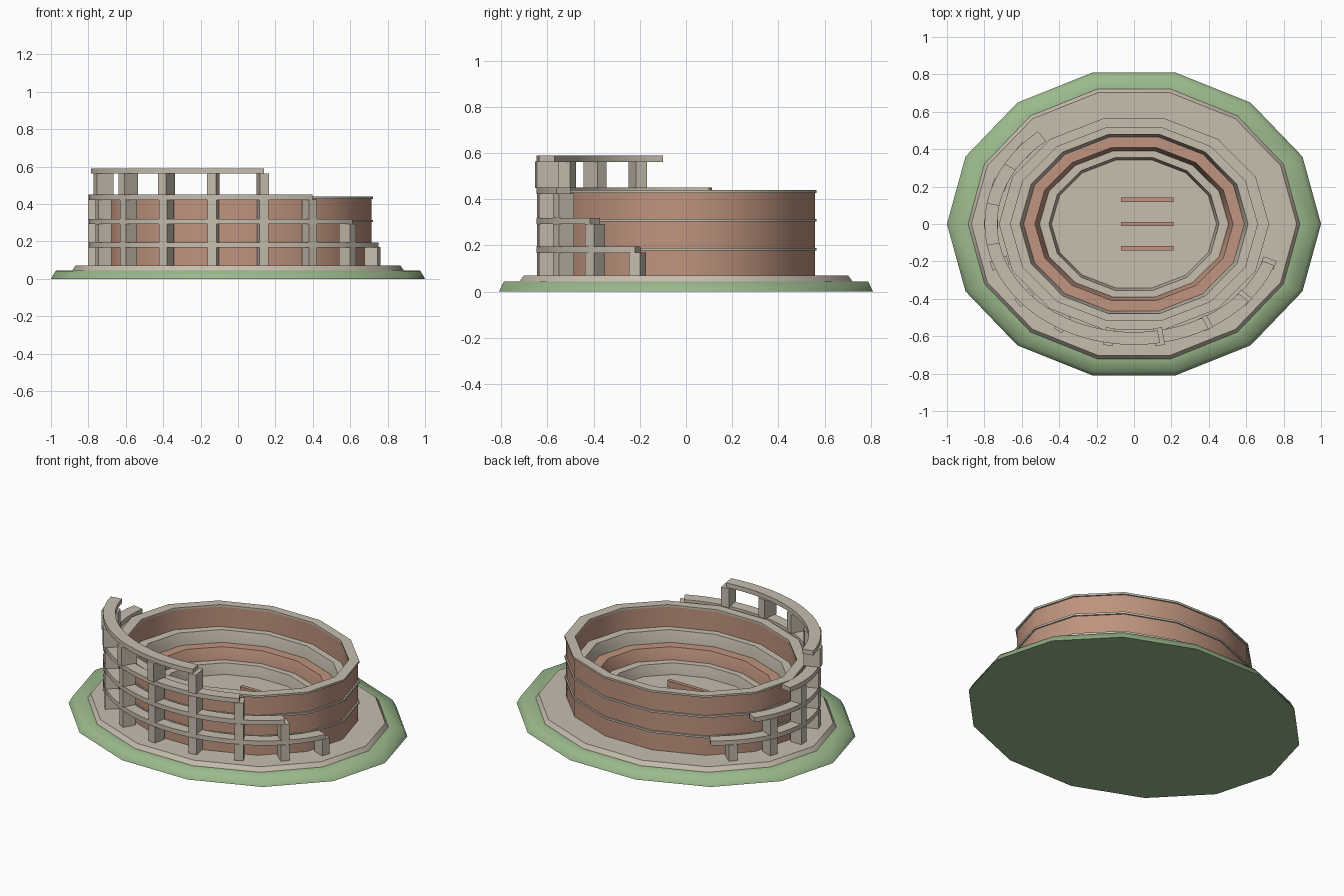
import bpy, bmesh, math
from mathutils import Matrix, Vector

if "Cube" in bpy.data.objects:
    bpy.data.objects.remove(bpy.data.objects["Cube"])


def material(name, rgb):
    m = bpy.data.materials.new(name)
    m.use_nodes = True
    m.diffuse_color = (*rgb, 1)
    m.node_tree.nodes["Principled BSDF"].inputs["Base Color"].default_value = (*rgb, 1)
    return m


STONE = material("pale stone", (0.57, 0.51, 0.42))
CLAY = material("terracotta", (0.52, 0.295, 0.21))
GRASS = material("grass green", (0.33, 0.49, 0.265))
SIDES = 14


def finish(name, bm, mat, smooth=40):
    bmesh.ops.recalc_face_normals(bm, faces=bm.faces)
    mesh = bpy.data.meshes.new(name)
    bm.to_mesh(mesh)
    bm.free()
    mesh.materials.append(mat)
    ob = bpy.data.objects.new(name, mesh)
    bpy.context.collection.objects.link(ob)
    if smooth:
        bpy.context.view_layer.objects.active = ob
        for o in bpy.context.selected_objects:
            o.select_set(False)
        ob.select_set(True)
        bpy.ops.object.shade_smooth_by_angle(angle=math.radians(smooth))
    return ob


def on_ellipse(rx, ry, z, degrees):
    t = math.radians(degrees)
    return Vector((rx * math.cos(t), ry * math.sin(t), z))


def loop_verts(bm, rx, ry, z):
    return [bm.verts.new(on_ellipse(rx, ry, z, 360 * i / SIDES)) for i in range(SIDES)]


def bridge(bm, a, b):
    n = len(a)
    for i in range(n):
        j = (i + 1) % n
        bm.faces.new((a[i], a[j], b[j], b[i]))


def slab(name, profile, mat, smooth=40):
    """Solid oval disc from (rx, ry, z) loops, bottom to top."""
    bm = bmesh.new()
    loops = [loop_verts(bm, *p) for p in profile]
    for a, b in zip(loops, loops[1:]):
        bridge(bm, a, b)
    bm.faces.new(loops[0])
    bm.faces.new(loops[-1])
    return finish(name, bm, mat, smooth)


def ring(name, profile, mat):
    """Closed oval ring from (rx, ry, z) section corners."""
    bm = bmesh.new()
    loops = [loop_verts(bm, *p) for p in profile]
    for a, b in zip(loops, loops[1:] + loops[:1]):
        bridge(bm, a, b)
    return finish(name, bm, mat)


def add_box(bm, size, centre, turn=0):
    m = (Matrix.Translation(centre) @ Matrix.Rotation(math.radians(turn), 4, 'Z')
         @ Matrix.Diagonal((*size, 1)))
    bmesh.ops.create_cube(bm, size=1, matrix=m)


# Ground: grass mound with soft rim, then stone plinth
slab("grass_mound", [(1, 0.83, 0), (0.975, 0.81, 0.043), (0.87, 0.73, 0.045)], GRASS, 75)
slab("plinth", [(0.89, 0.743, 0.04), (0.87, 0.72, 0.07)], STONE)

# Oval outer wall with stone string courses
GROUND, FLOORS = 0.07, (0.19, 0.315, 0.44)
ring("outer_wall", [(0.713, 0.572, GROUND), (0.713, 0.572, 0.432),
                    (0.662, 0.53, 0.432), (0.662, 0.53, GROUND)], CLAY)
for i, z in enumerate(FLOORS):
    inner = (0.66, 0.528) if i == 2 else (0.70, 0.56)
    ring(f"string_course_{i + 1}", [(0.722, 0.58, z - 0.012), (0.722, 0.58, z),
                                    (*inner, z), (*inner, z - 0.012)], STONE)

# Seating tiers stepping down: outer radii, inner top, inner foot, height, colour
TIERS = [
    ("upper_tier", (0.665, 0.533), (0.61, 0.492), (0.59, 0.477), 0.305, STONE),
    ("middle_tier", (0.605, 0.488), (0.53, 0.42), (0.505, 0.40), 0.235, CLAY),
    ("lower_tier", (0.53, 0.42), (0.455, 0.364), (0.44, 0.349), 0.165, STONE),
]
for name, out, top, foot, z, mat in TIERS:
    ring(name, [(*out, GROUND), (*out, z), (*top, z), (*foot, z - 0.07),
                (*foot, GROUND)], mat)
slab("arena_floor", [(0.45, 0.355, GROUND), (0.45, 0.355, 0.1)], STONE)

# Low walls in the arena
bm = bmesh.new()
for y in (-0.13, 0, 0.13):
    add_box(bm, (0.28, 0.024, 0.06), (0.07, y, 0.11))
finish("arena_walls", bm, CLAY, 0)

# Ruined outer arcade: each storey is shorter than the one below
RX, RY, HALF = 0.765, 0.612, 0.034
foot = GROUND
for level, top in enumerate((0.195, 0.32, 0.45, 0.59)):
    start, end = 130 + 20 * level, 340 - 20 * level
    under = top - 0.028

    # Curved lintel
    bm = bmesh.new()
    sections = []
    for deg in range(start, end + 1, 5):
        sections.append([bm.verts.new(on_ellipse(RX + o, RY + o, z, deg))
                         for o, z in ((-HALF, under), (HALF, under), (HALF, top), (-HALF, top))])
    for a, b in zip(sections, sections[1:]):
        bridge(bm, a, b)
    bm.faces.new(sections[0])
    bm.faces.new(sections[-1])
    finish(f"arcade_lintel_{level + 1}", bm, STONE)

    # Piers
    bm = bmesh.new()
    depth = 0.095 if level == 3 else 0.075
    for deg in range(end, start, -20):
        add_box(bm, (depth, 0.05, under - foot + 0.004),
                on_ellipse(RX, RY, (foot + under) / 2, deg), deg)
    finish(f"arcade_piers_{level + 1}", bm, STONE, 0)
    foot = top
